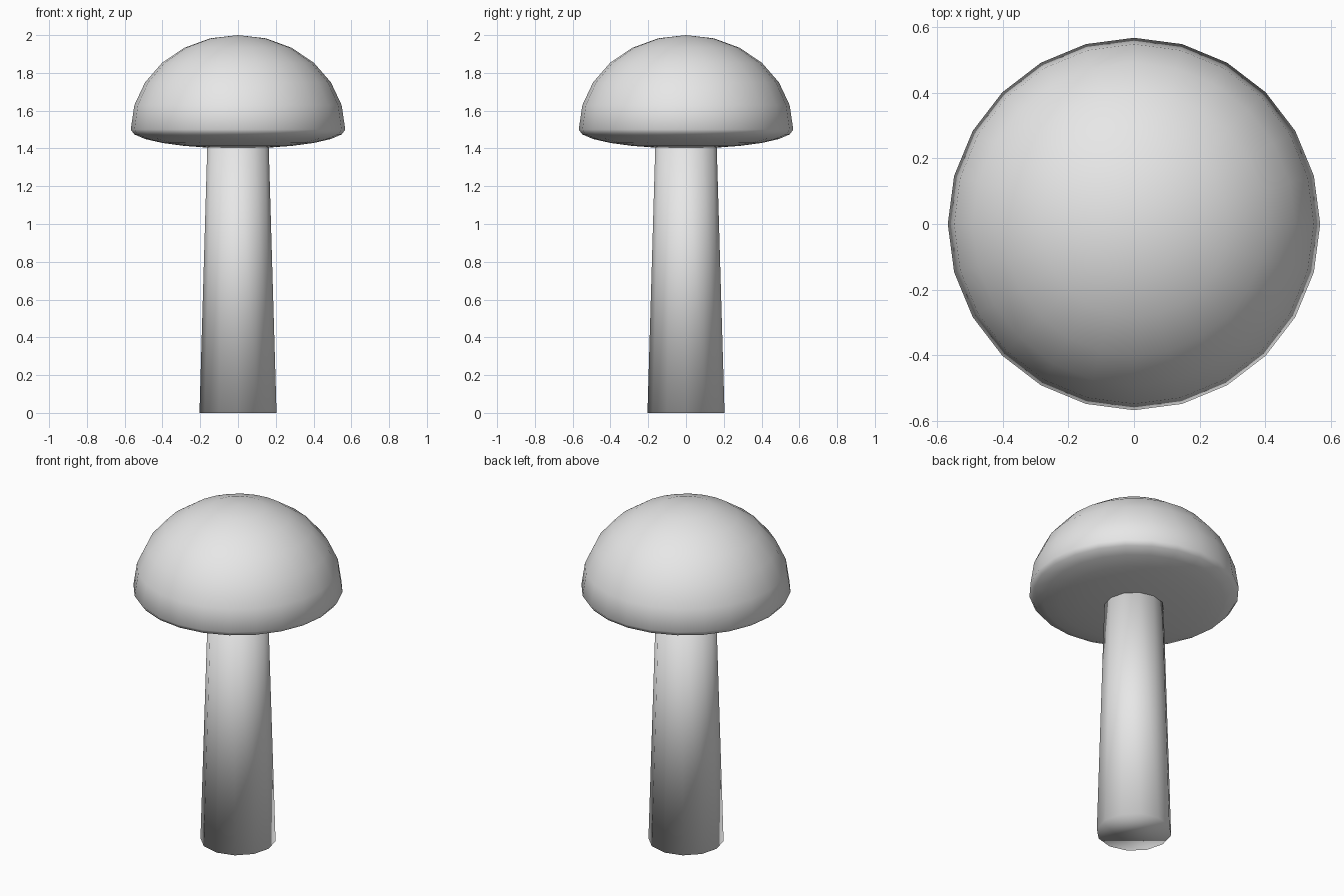
import bpy

cube = bpy.data.objects.get("Cube")
if cube:
    bpy.data.objects.remove(cube, do_unlink=True)

# Single plain colour
grey = bpy.data.materials.new("light_grey")
grey.use_nodes = True
colour = (0.8, 0.8, 0.8, 1)
grey.diffuse_color = colour
for node in grey.node_tree.nodes:
    if node.type == 'BSDF_PRINCIPLED':
        node.inputs["Base Color"].default_value = colour


def finish(name):
    obj = bpy.context.object
    obj.name = name
    obj.data.materials.append(grey)
    bpy.ops.object.shade_smooth()
    return obj


# Stem: tapered closed column whose top is buried in the cap
STEM_HEIGHT = 1.5
bpy.ops.mesh.primitive_cone_add(
    vertices=12, radius1=0.204, radius2=0.16, depth=STEM_HEIGHT,
    end_fill_type='NGON', location=(0, 0, STEM_HEIGHT / 2))
finish("stem")

# Cap: dome above the rim, shallow bowl below it
RIM_Z, RADIUS, DOME, BOWL = 1.5, 0.568, 0.5, 0.1
bpy.ops.mesh.primitive_uv_sphere_add(
    segments=24, ring_count=12, radius=1, location=(0, 0, RIM_Z))
cap = finish("cap")
for v in cap.data.vertices:
    v.co.x *= RADIUS
    v.co.y *= RADIUS
    v.co.z *= DOME if v.co.z > 0 else BOWL
cap.data.update()
